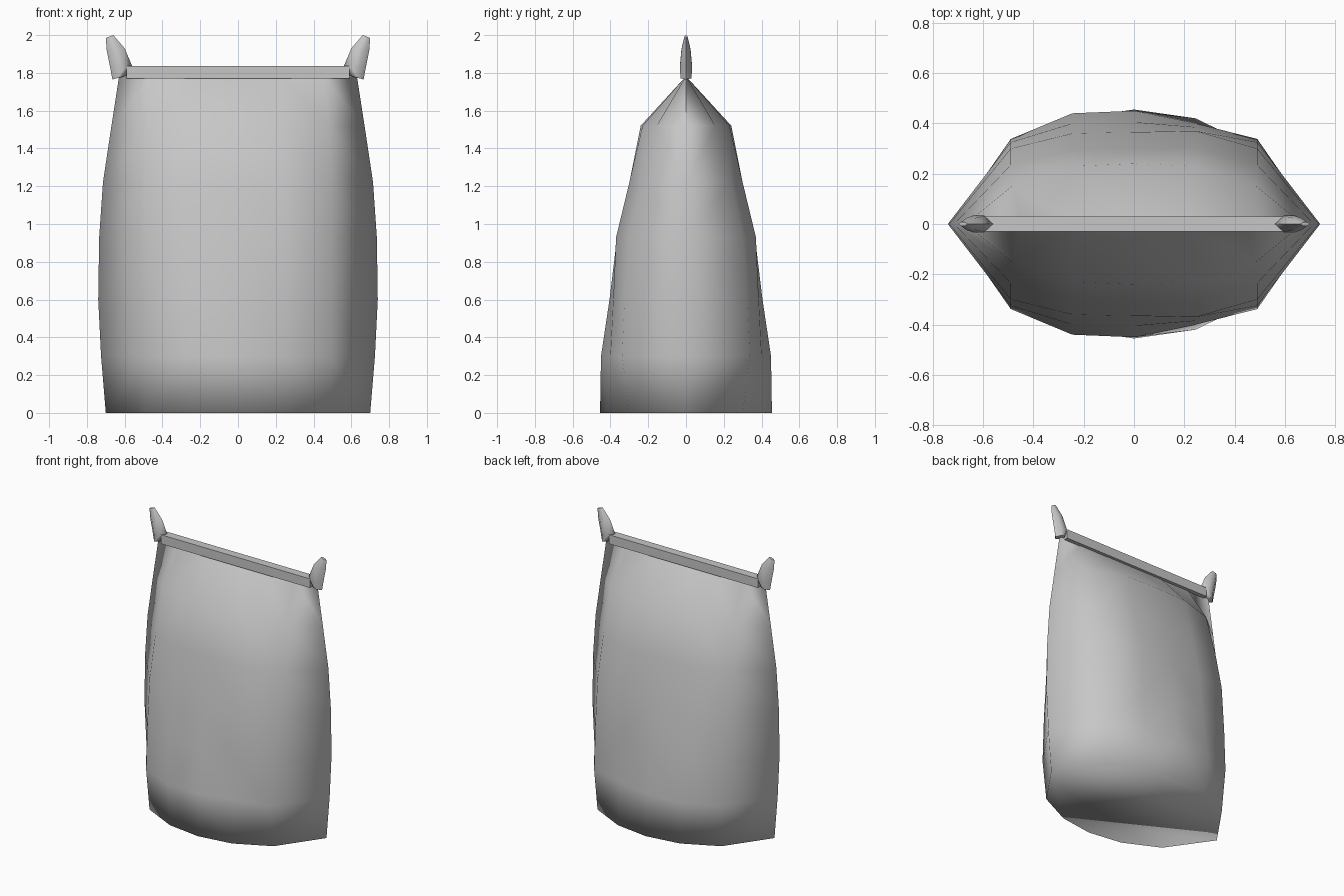
import bpy, bmesh

if "Cube" in bpy.data.objects:
    bpy.data.objects.remove(bpy.data.objects["Cube"], do_unlink=True)

grey = bpy.data.materials.new("sack_grey")
grey.use_nodes = True
colour = (0.57, 0.57, 0.57, 1)
grey.diffuse_color = colour
grey.node_tree.nodes["Principled BSDF"].inputs["Base Color"].default_value = colour


def finish(bm, name, smooth=True):
    """Turn a bmesh into a named object with the sack material."""
    bmesh.ops.recalc_face_normals(bm, faces=bm.faces)
    for f in bm.faces:
        f.smooth = smooth
    mesh = bpy.data.meshes.new(name)
    bm.to_mesh(mesh)
    bm.free()
    mesh.materials.append(grey)
    ob = bpy.data.objects.new(name, mesh)
    bpy.context.collection.objects.link(ob)
    return ob


def loft(rings, name, cap_top=True):
    """Skin a stack of closed rings, creased from outer low to inner high."""
    bm = bmesh.new()
    rows = [[bm.verts.new(p) for p in ring] for ring in rings]
    n = len(rows[0])
    for a, b in zip(rows, rows[1:]):
        for i in range(n):
            j = (i + 1) % n
            if abs(a[i].co.x) > abs(a[j].co.x):
                tris = (a[i], a[j], b[j]), (a[i], b[j], b[i])
            else:
                tris = (a[i], a[j], b[i]), (a[j], b[j], b[i])
            for tri in tris:
                bm.faces.new(tri)
    bm.faces.new(rows[0][::-1])
    if cap_top:
        bm.faces.new(rows[-1])
    return finish(bm, name)


# Bulging body, pinched flat at the top corners. Each level has its height,
# seam and corner half widths, then depths: corner, right, middle, left
levels = [
    (0.00, 0.70, 0.49, 0.30, 0.42, 0.455, 0.42),
    (0.30, 0.725, 0.49, 0.338, 0.44, 0.45, 0.40),
    (0.60, 0.74, 0.49, 0.325, 0.40, 0.405, 0.385),
    (0.93, 0.735, 0.49, 0.30, 0.36, 0.365, 0.37),
    (1.22, 0.715, 0.49, 0.235, 0.295, 0.30, 0.30),
    (1.52, 0.67, 0.48, 0.155, 0.23, 0.24, 0.23),
    (1.78, 0.63, 0.45, 0.002, 0.002, 0.002, 0.002),
]


def body_ring(z, seam, corner, edge, right, middle, left):
    front = [(-corner, -edge), (-corner / 2, -right), (0, -middle),
             (corner / 2, -left), (corner, -edge)]
    back = [(x, -y) for x, y in reversed(front)]
    return [(x, y, z) for x, y in [(-seam, 0)] + front + [(seam, 0)] + back]


loft([body_ring(*level) for level in levels], "sack_body", cap_top=False)

# Rolled strip closing the top
bm = bmesh.new()
bmesh.ops.create_cube(bm, size=1)
for v in bm.verts:
    v.co = (v.co.x * 1.18, v.co.y * 0.06, 1.803 + v.co.z * 0.065)
finish(bm, "top_strip", smooth=False)

# Pinched ends of the strip: inner x, z, outer x, z, half thickness
ear_rows = [
    (0.59, 1.785, 0.665, 1.765, 0.028),
    (0.56, 1.835, 0.675, 1.82, 0.033),
    (0.60, 1.93, 0.695, 1.92, 0.024),
    (0.66, 2.0, 0.70, 1.985, 0.007),
]


def ear_ring(side, xi, zi, xo, zo, thick):
    lens = [(0, 0), (0.3, -1), (0.7, -1), (1, 0), (0.7, 1), (0.3, 1)]
    return [(side * (xi + (xo - xi) * t), thick * k, zi + (zo - zi) * t)
            for t, k in lens]


for side, label in ((1, "left"), (-1, "right")):
    ear = loft([ear_ring(side, *row) for row in ear_rows], label + "_ear")
    bpy.context.view_layer.objects.active = ear
    bpy.ops.object.select_all(action="DESELECT")
    ear.select_set(True)
    bpy.ops.object.shade_smooth_by_angle(angle=1.2)
